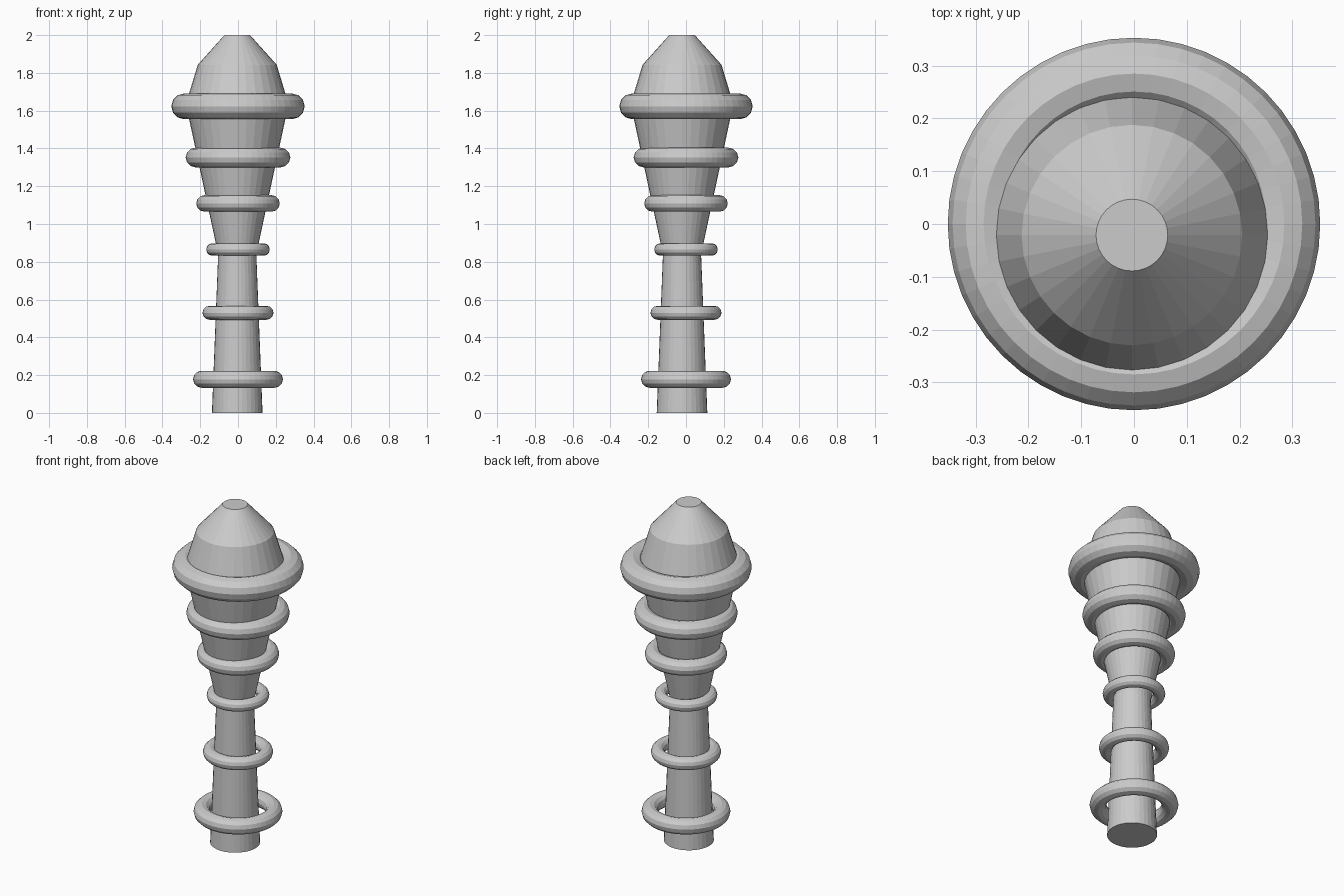
import bpy
from math import cos, sin, tau

cube = bpy.data.objects.get("Cube")
if cube:
    bpy.data.objects.remove(cube, do_unlink=True)

# Single grey material
grey = bpy.data.materials.new("plain_grey")
grey.use_nodes = True
grey.diffuse_color = (0.6, 0.6, 0.6, 1)
grey.node_tree.nodes["Principled BSDF"].inputs["Base Color"].default_value = grey.diffuse_color


def lathe(name, profile, sides, location):
    """Turn a (radius, height) profile into a capped flat-shaded solid."""
    verts, faces = [], []
    for r, z in profile:
        verts += [(r * cos(tau * i / sides), r * sin(tau * i / sides), z) for i in range(sides)]
    for k in range(len(profile) - 1):
        a, b = k * sides, (k + 1) * sides
        for i in range(sides):
            j = (i + 1) % sides
            faces.append((a + i, a + j, b + j, b + i))
    faces.append(tuple(reversed(range(sides))))
    faces.append(tuple(range(len(verts) - sides, len(verts))))
    mesh = bpy.data.meshes.new(name)
    mesh.from_pydata(verts, [], faces)
    obj = bpy.data.objects.new(name, mesh)
    obj.location = location
    bpy.context.collection.objects.link(obj)
    mesh.materials.append(grey)
    return obj


def ring(name, outer, minor, z):
    """Flat-shaded torus given by its outer radius and tube radius."""
    bpy.ops.mesh.primitive_torus_add(
        major_segments=48, minor_segments=12,
        major_radius=outer - minor, minor_radius=minor, location=(0, 0, z))
    obj = bpy.context.object
    obj.name = name
    obj.data.materials.append(grey)
    return obj


# Tapered handle flaring into a domed head, slightly off the ring axis
lathe("handle_body",
      [(0.134, 0), (0.101, 0.84), (0.272, 1.635), (0.209, 1.843), (0.068, 2)],
      32, (-0.004, -0.021, 0))

# Rings from bottom to top
ring("base_ring", 0.238, 0.045, 0.178)
ring("lower_ring", 0.188, 0.037, 0.53)
ring("neck_ring", 0.168, 0.033, 0.865)
ring("flare_ring", 0.221, 0.044, 1.109)
ring("upper_ring", 0.277, 0.052, 1.352)
ring("head_ring", 0.353, 0.068, 1.623)
